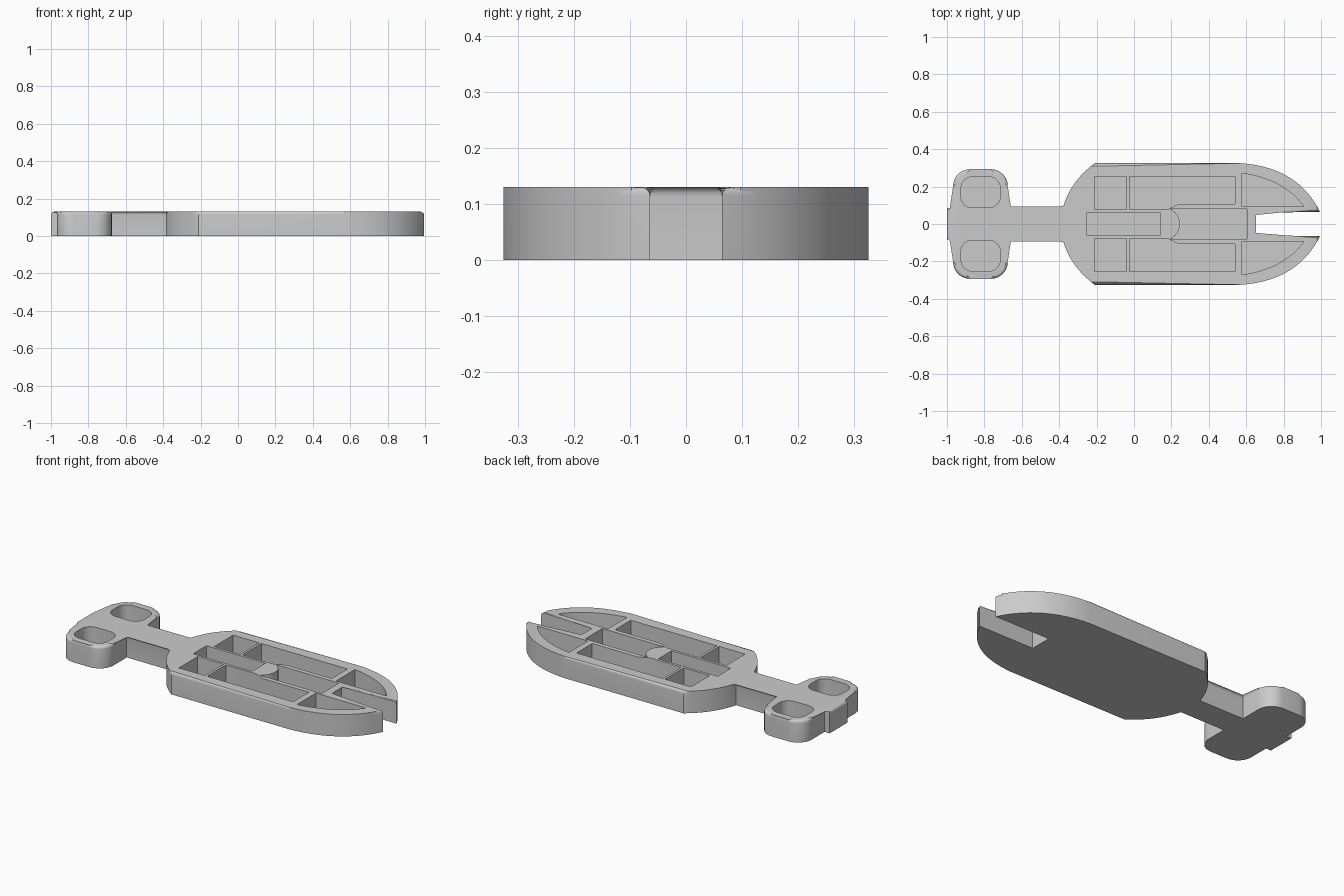
import bpy, bmesh
from math import cos, sin, radians

if "Cube" in bpy.data.objects:
    bpy.data.objects.remove(bpy.data.objects["Cube"])

HEIGHT, FLOOR, FILLET = 0.13, 0.02, 0.016


def arc(cx, cy, r, a0, a1, n=8):
    return [(cx + r * cos(radians(a0 + (a1 - a0) * i / n)),
             cy + r * sin(radians(a0 + (a1 - a0) * i / n))) for i in range(n + 1)]


def curve(p0, p1, p2, n=14):
    pts = []
    for i in range(n + 1):
        t = i / n
        pts.append(tuple((1 - t) ** 2 * a + 2 * t * (1 - t) * b + t * t * c
                         for a, b, c in zip(p0, p1, p2)))
    return pts


def rect(x0, x1, y0, y1):
    return [(x0, y0), (x1, y0), (x1, y1), (x0, y1)]


def round_rect(x0, x1, y0, y1, r):
    return (arc(x0 + r, y0 + r, r, 180, 270) + arc(x1 - r, y0 + r, r, 270, 360)
            + arc(x1 - r, y1 - r, r, 0, 90) + arc(x0 + r, y1 - r, r, 90, 180))


def flip(pts):
    return [(x, -y) for x, y in reversed(pts)]


def prism(bm, pts, z0, z1):
    """Closed prism from an outline; returns the top rim edges."""
    low = [bm.verts.new((x, y, z0)) for x, y in pts]
    top = [bm.verts.new((x, y, z1)) for x, y in pts]
    bm.faces.new(low[::-1])
    cap = bm.faces.new(top)
    for i in range(len(pts)):
        j = (i + 1) % len(pts)
        bm.faces.new((low[i], low[j], top[j], top[i]))
    return list(cap.edges)


def make_object(name, bm):
    bmesh.ops.recalc_face_normals(bm, faces=bm.faces[:])
    mesh = bpy.data.meshes.new(name)
    bm.to_mesh(mesh)
    bm.free()
    obj = bpy.data.objects.new(name, mesh)
    bpy.context.collection.objects.link(obj)
    return obj


# Outer outline: end tab, rounded lobe, neck, hull, forked nose and slot
half = [(-1.0, 0.083), (-0.967, 0.083)]
half += arc(-0.877, 0.203, 0.09, 180, 90)
half += arc(-0.765, 0.203, 0.09, 90, 0)
half += [(-0.675, 0.078)]
half += curve((-0.383, 0.078), (-0.343, 0.228), (-0.21, 0.325))
half += curve((0.57, 0.325), (0.877, 0.305), (0.995, 0.064))
half += [(0.635, 0.064)]

bm = bmesh.new()
rim = prism(bm, half + flip(half), 0, HEIGHT)
bmesh.ops.bevel(bm, geom=rim, offset=FILLET, segments=4, profile=0.5,
                affect='EDGES', clamp_overlap=False)
body = make_object("hull_body", bm)

# Pockets repeated on both sides
side_pockets = [
    round_rect(-0.925, -0.715, 0.087, 0.252, 0.06),
    rect(-0.21, -0.04, 0.078, 0.254),
    [(-0.025, 0.078), (0.18, 0.078), (0.24, 0.107), (0.54, 0.107),
     (0.54, 0.254), (-0.025, 0.254)],
    [(0.577, 0.094)] + curve((0.907, 0.094), (0.808, 0.236), (0.577, 0.272)),
]
# Pockets on the centre line: rear channel and front channel with rounded end
centre_pockets = [
    rect(-0.25, 0.138, -0.062, 0.062),
    [(0.605, -0.08), (0.605, 0.08)] + arc(0.157, 0, 0.088, 65.4, -65.4, 12),
]

bm = bmesh.new()
for pocket in side_pockets + [flip(p) for p in side_pockets] + centre_pockets:
    prism(bm, pocket, FLOOR, HEIGHT + 0.1)
cutter = make_object("pocket_cutter", bm)
cutter.hide_render = True

# Carve the pockets
mod = body.modifiers.new("pockets", 'BOOLEAN')
mod.operation = 'DIFFERENCE'
mod.solver = 'EXACT'
mod.object = cutter
bpy.context.view_layer.objects.active = body
body.select_set(True)
bpy.ops.object.modifier_apply(modifier=mod.name)
bpy.data.objects.remove(cutter)
bpy.ops.object.shade_smooth_by_angle(angle=radians(30))
